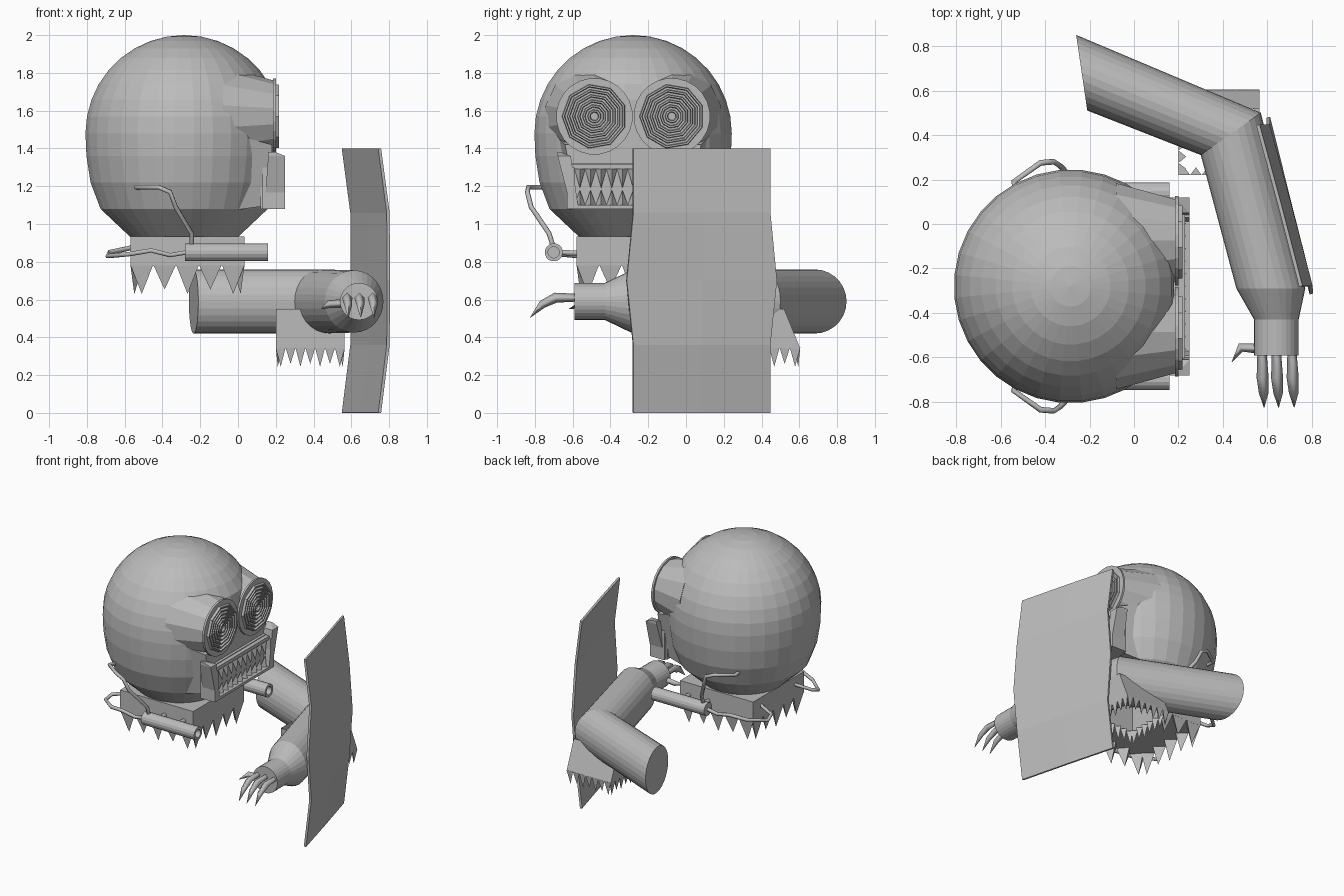
import bpy, math
from mathutils import Vector, Matrix

if "Cube" in bpy.data.objects:
    bpy.data.objects.remove(bpy.data.objects["Cube"])

mat = bpy.data.materials.new("plain_grey")
mat.diffuse_color = (0.5, 0.5, 0.5, 1)
mat.use_nodes = True
mat.node_tree.nodes["Principled BSDF"].inputs["Base Color"].default_value = mat.diffuse_color
CY = -0.28                                  # symmetry plane of the head


def mesh(name, verts, faces):
    me = bpy.data.meshes.new(name)
    me.from_pydata([tuple(v) for v in verts], [], faces)
    me.materials.append(mat)
    ob = bpy.data.objects.new(name, me)
    bpy.context.collection.objects.link(ob)
    return ob


def skin(name, rings, cap=True):
    """Join equal-length vertex rings into one surface."""
    n = len(rings[0])
    faces = [(i*n+j, i*n+(j+1) % n, (i+1)*n+(j+1) % n, (i+1)*n+j)
             for i in range(len(rings)-1) for j in range(n)]
    if cap:
        faces += [tuple(range(n))[::-1], tuple((len(rings)-1)*n+j for j in range(n))]
    return mesh(name, [v for r in rings for v in r], faces)


def lathe(name, origin, axis, profile, n):
    """Turn (distance, radius) pairs about the x or z axis."""
    rings = []
    for t, r in profile:
        ring = []
        for j in range(n):
            a = 2*math.pi*(j+0.5)/n
            c, s = r*math.cos(a), r*math.sin(a)
            ring.append(Vector(origin) + Vector((t, c, s) if axis == 'x' else (c, s, t)))
        rings.append(ring)
    return skin(name, rings)


def box(name, lo, hi):
    (a, b, c), (d, e, f) = lo, hi
    return skin(name, [[(a, b, z), (d, b, z), (d, e, z), (a, e, z)] for z in (c, f)])


def tube(name, pts, depth, radii=None, res=1):
    cu = bpy.data.curves.new(name, 'CURVE')
    cu.dimensions = '3D'
    cu.bevel_depth, cu.bevel_resolution, cu.use_fill_caps = depth, res, True
    sp = cu.splines.new('POLY')
    sp.points.add(len(pts)-1)
    for i, p in enumerate(pts):
        sp.points[i].co = (*p, 1)
        sp.points[i].radius = radii[i] if radii else 1
    cu.materials.append(mat)
    ob = bpy.data.objects.new(name, cu)
    bpy.context.collection.objects.link(ob)


def spikes(name, x0, x1, y0, y1, z, h, count, depth):
    """Pointed teeth hanging from the four edges of a rectangle."""
    corners = [Vector(c) for c in ((x0, y0, z), (x1, y0, z), (x1, y1, z), (x0, y1, z))]
    V, F = [], []
    for k in range(4):
        a, b = corners[k], corners[(k+1) % 4]
        step = (b-a)/count
        inn = Vector((-step.y, step.x, 0)).normalized()*depth
        for i in range(count):
            p = a+step*i
            q = p+step
            o = len(V)
            tip = (p+q)/2+inn*0.3-Vector((0, 0, h*(1 if i % 2 == 0 else 0.85)))
            V += [p, q, (p+q)/2+inn, tip]
            F += [(o, o+3, o+1), (o+1, o+3, o+2), (o+2, o+3, o), (o, o+1, o+2)]
    mesh(name, V, F)


def mir(y, s):
    return CY+s*(y-CY)


# head: turned dome, flattened at the face
prof = [(1.48+0.52*math.cos(a), max(0.002, 0.525*math.sin(a)))
        for a in [math.pi/2*i/9 for i in range(10)]]
prof += [(1.36, 0.52), (1.22, 0.498), (1.08, 0.445), (1.0, 0.36), (0.93, 0.285)]
head = lathe("head", (-0.285, CY, 0), 'z', prof[::-1], 32)
for v in head.data.vertices:
    v.co.x = min(v.co.x, 0.18)

# muzzle block behind the mouth
skin("muzzle", [[(x, CY-w1, z0), (x, CY+w1, z0), (x, CY+w2, z1), (x, CY-w2, z1)]
                for x, w1, w2, z0, z1 in ((-0.12, 0.36, 0.44, 1.06, 1.5),
                                          (0.18, 0.30, 0.36, 1.1, 1.42))])

# eyes: socket, round plate and stepped rings
for s, side in ((1, "left"), (-1, "right")):
    c = (0, CY+s*0.205, 1.57)
    lathe(side+"_eye_socket", c, 'x', [(-0.08, 0.265), (0.188, 0.19)], 14)
    lathe(side+"_eye_plate", c, 'x', [(0.185, 0.203), (0.2, 0.203)], 24)
    rings = []
    for i in range(6):
        r = 0.172-i*0.027
        rings += [(0.2, r), (0.218, r-0.003), (0.218, r-0.012), (0.2, r-0.016)]
    lathe(side+"_eye_rings", c, 'x', rings, 9)

# mouth: frame, recessed back, two rows of teeth, corner tusks
M0, M1 = CY-0.33, CY+0.33
box("mouth_back", (0.12, M0, 1.09), (0.2, M1, 1.32))
box("mouth_lower_bar", (0.12, M0, 1.08), (0.25, M1, 1.1))
box("mouth_upper_bar", (0.14, M0, 1.29), (0.23, M1, 1.315))
for s, side in ((1, "left"), (-1, "right")):
    y = sorted((mir(CY+0.31, s), mir(CY+0.35, s)))
    box(side+"_mouth_bar", (0.13, y[0], 1.08), (0.25, y[1], 1.3))
    skin(side+"_mouth_tusk",
         [[(x0, mir(CY+a, s), z), (x1, mir(CY+a, s), z),
           (x1, mir(CY+b, s), z), (x0, mir(CY+b, s), z)]
          for x0, x1, a, b, z in ((0.14, 0.25, 0.29, 0.33, 1.09),
                                  (0.16, 0.25, 0.33, 0.40, 1.36),
                                  (0.16, 0.2, 0.385, 0.40, 1.38))])
for name, base, tip in (("upper_teeth", 1.29, 1.19), ("lower_teeth", 1.1, 1.18)):
    V, F = [], []
    n = 11
    w = 0.62/n
    for i in range(n):
        y = CY-0.31+w*i
        o = len(V)
        V += [(0.2, y, base), (0.2, y+w, base), (0.235, y+w/2, base), (0.225, y+w/2, tip)]
        F += [(o, o+1, o+3), (o+1, o+2, o+3), (o+2, o, o+3), (o, o+2, o+1)]
    mesh(name, V, F)

# neck collar with hanging spikes
skin("neck_collar", [[(-0.57, -0.58, z), (0.035, -0.58, z), (0.035, 0.02, z), (-0.57, 0.02, z)]
                     for z in (0.78, 0.935)])
spikes("neck_spikes", -0.57, 0.035, -0.58, 0.02, 0.785, 0.155, 5, 0.07)

# side pipes with pegs and wires
for s, side in ((1, "right"), (-1, "left")):
    lathe(side+"_pipe", (0, mir(-0.70, s), 0.85), 'x',
          [(-0.28, 0.048), (0.16, 0.048), (0.16, 0.03), (0.08, 0.03)], 16)
    for x in (-0.2, -0.04):
        tube(side+"_peg", [(x, mir(-0.67, s), 0.85), (x, mir(-0.57, s), 0.845)], 0.016)
    for name, path in (
            ("_upper_wire", [(-0.53, -0.70, 1.19), (-0.54, -0.75, 1.195), (-0.42, -0.835, 1.195),
                             (-0.36, -0.84, 1.17), (-0.33, -0.82, 1.09),
                             (-0.245, -0.725, 0.95), (-0.245, -0.70, 0.87)]),
            ("_rear_wire", [(-0.27, -0.70, 0.85), (-0.36, -0.70, 0.835), (-0.46, -0.71, 0.86),
                            (-0.58, -0.67, 0.84), (-0.69, -0.58, 0.83), (-0.68, -0.52, 0.85),
                            (-0.56, -0.48, 0.875)])):
        tube(side+name, [(x, mir(y, s), z) for x, y, z in path], 0.013)

# arm: bent tube, each ring given by its two horizontal edge points
rings = []
for (ax, ay), (bx, by), rz in (((-0.26, 0.85), (-0.21, 0.51), 0.17),
                               ((0.57, 0.50), (0.30, 0.31), 0.17),
                               ((0.77, -0.29), (0.46, -0.29), 0.165),
                               ((0.74, -0.43), (0.54, -0.43), 0.098),
                               ((0.74, -0.59), (0.54, -0.59), 0.098)):
    c = Vector(((ax+bx)/2, (ay+by)/2, 0.59))
    h = Vector(((ax-bx)/2, (ay-by)/2, 0))
    rings.append([c+h*math.cos(t)+Vector((0, 0, rz*math.sin(t)))
                  for t in [2*math.pi*j/28 for j in range(28)]])
skin("arm", rings)

# claws
for x in (0.575, 0.64, 0.71):
    tube("claw", [(x, -0.57, 0.61), (x+0.003, -0.69, 0.61), (x+0.008, -0.76, 0.575),
                  (x+0.01, -0.825, 0.505)], 0.027, (0.75, 1, 0.8, 0.05), 0)
tube("thumb_claw", [(0.56, -0.56, 0.58), (0.48, -0.555, 0.575), (0.44, -0.62, 0.55)],
     0.023, (1, 0.9, 0.05), 0)

# elbow guard: hollow flared box with teeth
skin("elbow_guard", [[(0.2, 0.22, z), (0.565, 0.22, z), (0.565, y, z), (0.2, y, z)]
                     for z, y in ((0.34, 0.605), (0.55, 0.52))], cap=False)
spikes("elbow_guard_teeth", 0.2, 0.565, 0.22, 0.605, 0.345, 0.1, 7, 0.035)

# shield: plate bent along its height
rows = []
for z, dx, wide in ((0, -0.045, 0), (0.36, 0, 0), (0.7, 0.002, 0.035), (1.06, 0, 0), (1.4, -0.045, 0)):
    rows.append([(0.795+dx, -0.28-wide, z), (0.7+dx, 0.085, z), (0.602+dx, 0.445+wide, z)])
shield = mesh("shield", [v for r in rows for v in r],
              [(i*3+j, i*3+j+1, i*3+j+4, i*3+j+3) for i in range(4) for j in range(2)])
m = shield.modifiers.new("thickness", 'SOLIDIFY')
m.thickness, m.offset = 0.016, 0
